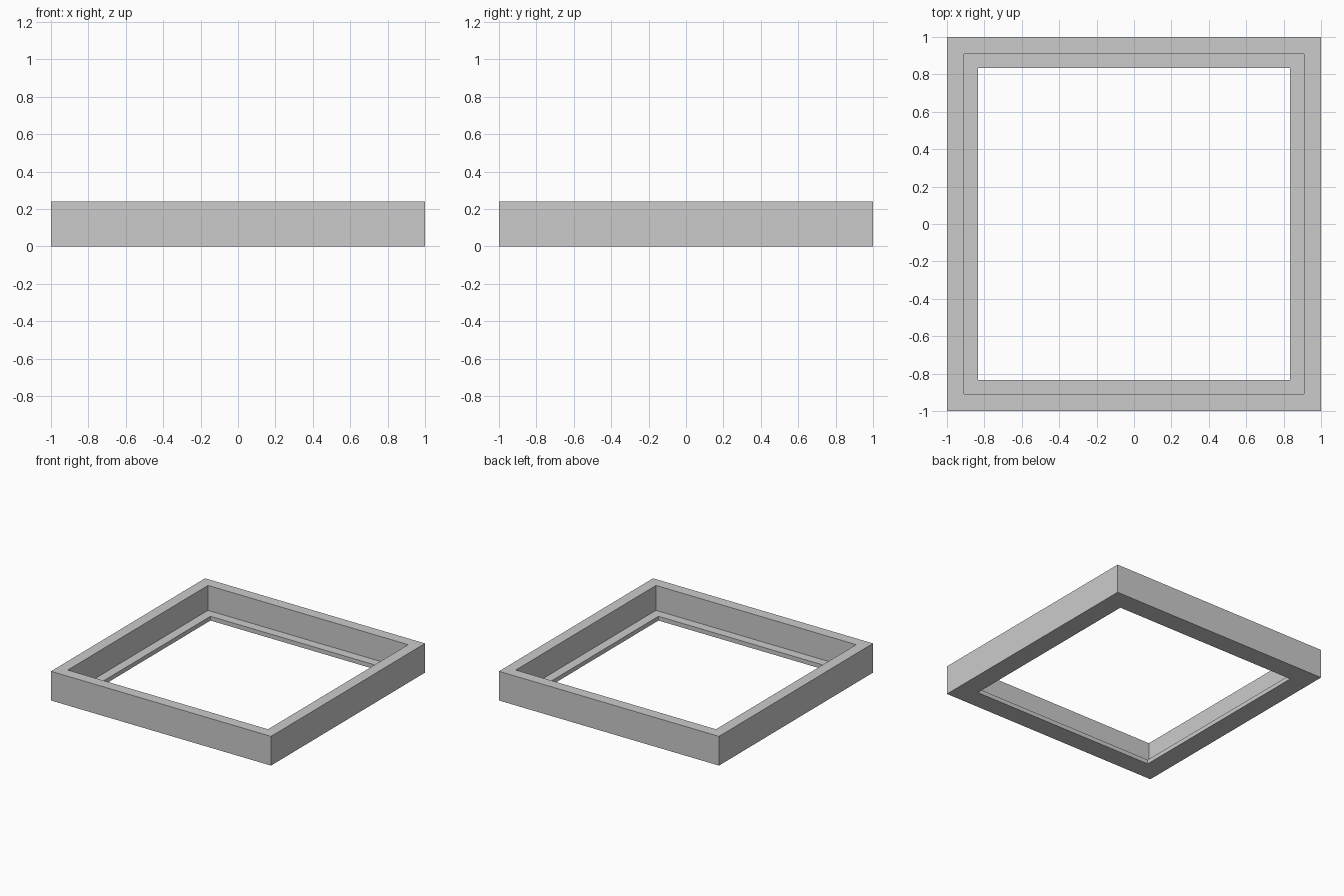
import bpy
import bmesh

# Remove the default cube
cube = bpy.data.objects.get("Cube")
if cube:
    bpy.data.objects.remove(cube, do_unlink=True)

# Single plain grey
grey = bpy.data.materials.new("light_grey")
grey.use_nodes = True
colour = (0.6, 0.6, 0.6, 1)
grey.diffuse_color = colour
grey.node_tree.nodes["Principled BSDF"].inputs["Base Color"].default_value = colour

# Key sizes: half widths and heights
OUTER, INNER, OPENING = 1.0, 0.91, 0.835
HEIGHT, LEDGE = 0.24, 0.035

# L-shaped section (half width, z): tall wall with a thin inner ledge
section = [(OUTER, 0), (OUTER, HEIGHT), (INNER, HEIGHT),
           (INNER, LEDGE), (OPENING, LEDGE), (OPENING, 0)]
corners = [(-1, -1), (1, -1), (1, 1), (-1, 1)]

# Sweep the section around the square with mitred corners
bm = bmesh.new()
rings = [[bm.verts.new((r * sx, r * sy, z)) for sx, sy in corners]
         for r, z in section]
for i, lower in enumerate(rings):
    upper = rings[(i + 1) % len(rings)]
    for j in range(4):
        k = (j + 1) % 4
        bm.faces.new((lower[j], lower[k], upper[k], upper[j]))
bmesh.ops.recalc_face_normals(bm, faces=bm.faces)

mesh = bpy.data.meshes.new("ledged_square_frame")
bm.to_mesh(mesh)
bm.free()
mesh.materials.append(grey)
frame = bpy.data.objects.new("ledged_square_frame", mesh)
bpy.context.collection.objects.link(frame)
